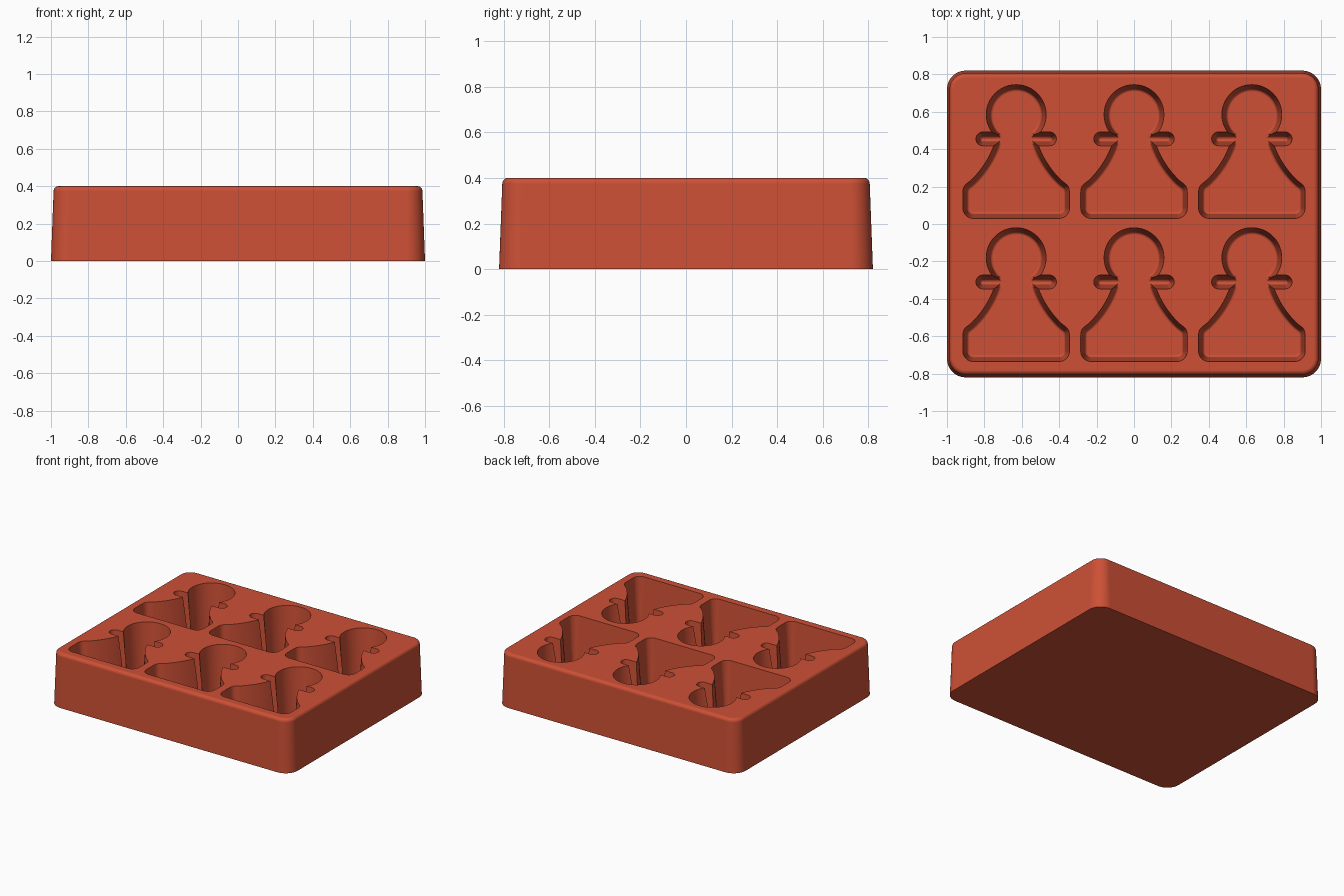
import bpy, bmesh, math
from mathutils import Vector
from mathutils.geometry import interpolate_bezier

if "Cube" in bpy.data.objects:
    bpy.data.objects.remove(bpy.data.objects["Cube"])

mat = bpy.data.materials.new("terracotta_red")
mat.use_nodes = True
COLOUR = (0.61, 0.08, 0.036, 1)
mat.diffuse_color = COLOUR
mat.node_tree.nodes["Principled BSDF"].inputs["Base Color"].default_value = COLOUR


def inset(outline, d):
    """Move a counter-clockwise outline inwards by d."""
    out = []
    n = len(outline)
    for i, p in enumerate(outline):
        a = (p - outline[i - 1]).normalized()
        b = (outline[(i + 1) % n] - p).normalized()
        na, nb = Vector((-a.y, a.x)), Vector((-b.y, b.x))
        out.append(p + (na + nb) * d / (1 + na.dot(nb)))
    return out


def loft(name, outline, levels, shifts=((0, 0),)):
    """Closed solid from inset outlines; levels are (z, inset) from low to high."""
    bm = bmesh.new()
    for sx, sy in shifts:
        rings = [[bm.verts.new((p.x + sx, p.y + sy, z)) for p in inset(outline, d)]
                 for z, d in levels]
        bm.faces.new(rings[0][::-1])
        bm.faces.new(rings[-1])
        for low, high in zip(rings, rings[1:]):
            for i in range(len(low)):
                bm.faces.new((low[i - 1], low[i], high[i], high[i - 1]))
    mesh = bpy.data.meshes.new(name)
    bm.to_mesh(mesh)
    bm.free()
    mesh.materials.append(mat)
    ob = bpy.data.objects.new(name, mesh)
    bpy.context.collection.objects.link(ob)
    return ob


def rounded_box(w, h, r, steps, cy=0.0):
    """Counter-clockwise rounded rectangle with half sizes w and h."""
    pts = []
    for k, (sx, sy) in enumerate(((1, 1), (-1, 1), (-1, -1), (1, -1))):
        for i in range(steps + 1):
            a = math.pi / 2 * (k + i / steps)
            pts.append(Vector((sx * (w - r) + r * math.cos(a),
                               cy + sy * (h - r) + r * math.sin(a))))
    return pts


def flared_base():
    """Pawn skirt outline: right half from curves, left half mirrored."""
    curves = [
        ((.23, .03), (.26, .03), (.285, .055), (.285, .085)),
        ((.285, .165), (.285, .215), (.262, .212), (.235, .24)),
        ((.235, .24), (.19, .285), (.145, .345), (.115, .43)),
    ]
    half = []
    for c in curves:
        for p in interpolate_bezier(*[Vector(q) for q in c], 10):
            p = Vector((p[0], p[1]))
            if not half or (p - half[-1]).length > 1e-4:
                half.append(p)
    half.append(Vector((.11, .56)))
    return half + [Vector((-p.x, p.y)) for p in reversed(half)]


# Tray block with drafted sides and a softened top rim
TOP, RIM = 0.4, 0.025
levels = [(0, 0)]
for i in range(6):
    a = math.pi / 2 * i / 5
    levels.append((TOP - RIM + RIM * math.sin(a), 0.014 + RIM * (1 - math.cos(a))))
tray = loft("mould_tray", rounded_box(1.0, .82, .1, 12), levels)

# Pawn-shaped pockets: head, collar and flared base, all drafted to a filleted floor
FLOOR, FILLET = 0.06, 0.015
pocket = []
for i in range(5):
    a = math.pi / 2 * i / 4
    pocket.append((FLOOR + FILLET * (1 - math.cos(a)), 0.022 + FILLET * (1 - math.sin(a))))
# Continue the same draft just past the top face
pocket += [(TOP, 0), (TOP + .02, -.0013)]

shifts = [(x, y) for x in (-.63, 0, .63) for y in (0, -.765)]
cutters = [
    loft("head_cutter", [Vector((.16 * math.cos(math.tau * i / 48),
                                 .585 + .16 * math.sin(math.tau * i / 48)))
                         for i in range(48)], pocket, shifts),
    loft("base_cutter", flared_base(), pocket, shifts),
    loft("collar_cutter", [p for i, p in enumerate(rounded_box(.215, .037, .0369, 8, .455))],
         pocket, shifts),
]

bpy.context.view_layer.objects.active = tray
tray.select_set(True)
for cutter in cutters:
    cutter.hide_render = True
    mod = tray.modifiers.new(cutter.name, "BOOLEAN")
    mod.operation = "DIFFERENCE"
    mod.solver = "EXACT"
    mod.object = cutter
    bpy.ops.object.modifier_apply(modifier=mod.name)
for cutter in cutters:
    bpy.data.objects.remove(cutter)

# Smooth walls with crisp pocket edges
for ob in bpy.context.selected_objects:
    ob.select_set(ob == tray)
bpy.ops.object.shade_smooth_by_angle(angle=math.radians(35))
weighted = tray.modifiers.new("even_shading", "WEIGHTED_NORMAL")
weighted.keep_sharp = True
